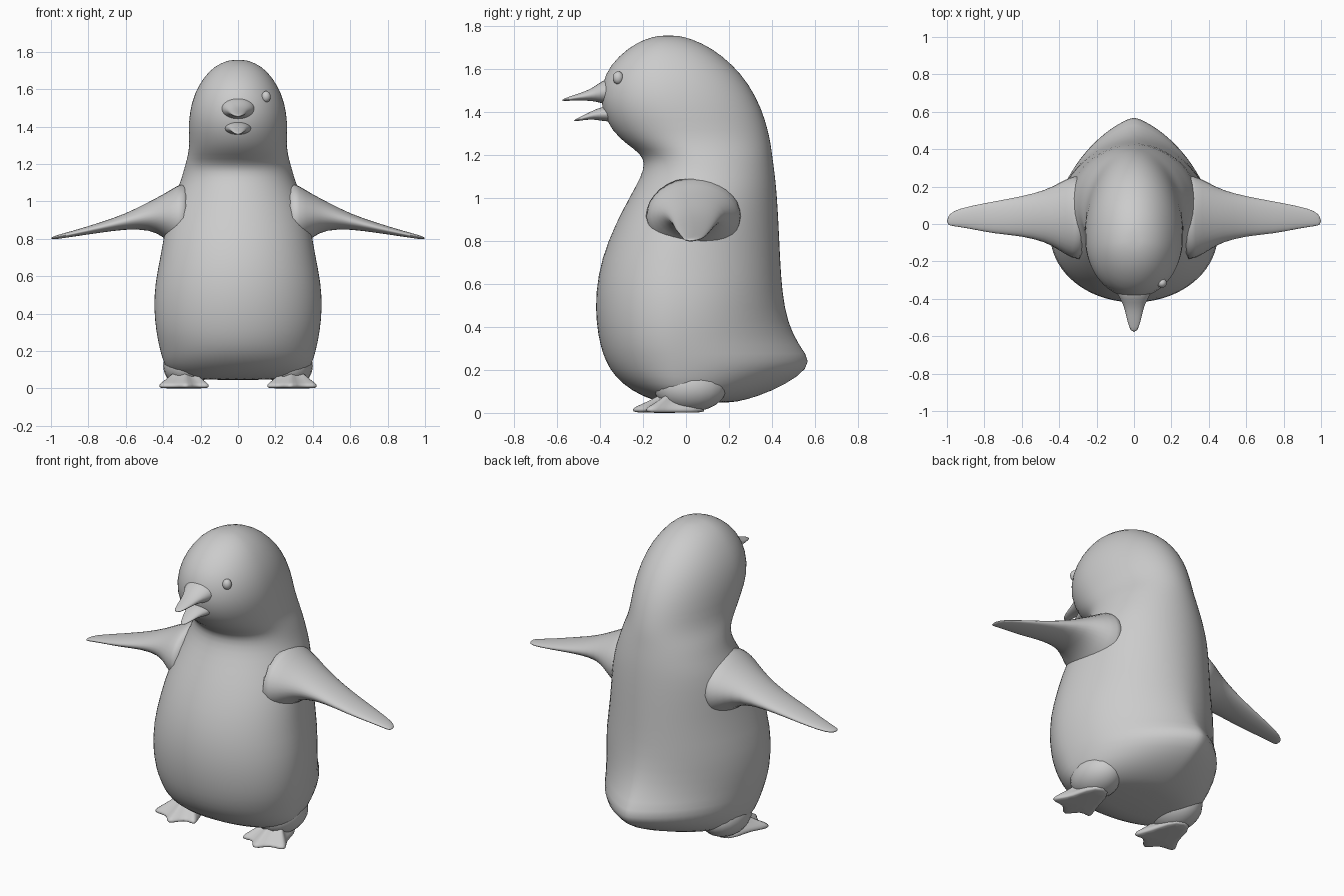
import bpy, bmesh, math

grey = bpy.data.materials.new("plain grey")
grey.diffuse_color = (0.6, 0.6, 0.6, 1)


def finish(name, bm, mirror=False, subdiv=1):
    bmesh.ops.recalc_face_normals(bm, faces=bm.faces)
    me = bpy.data.meshes.new(name)
    bm.to_mesh(me)
    bm.free()
    me.materials.append(grey)
    for p in me.polygons:
        p.use_smooth = True
    ob = bpy.data.objects.new(name, me)
    bpy.context.collection.objects.link(ob)
    if mirror:
        ob.modifiers.new("mirror", 'MIRROR')
    if subdiv:
        mod = ob.modifiers.new("smooth", 'SUBSURF')
        mod.levels = mod.render_levels = subdiv
    return ob


def loft(name, rings, mirror=False):
    bm = bmesh.new()
    loops = [[bm.verts.new(p) for p in r] for r in rings]
    n = len(loops[0])
    for a, b in zip(loops, loops[1:]):
        for i in range(n):
            j = (i + 1) % n
            bm.faces.new((a[i], a[j], b[j], b[i]))
    bm.faces.new(loops[0])
    bm.faces.new(loops[-1])
    return finish(name, bm, mirror)


def circle(n):
    return [(math.cos(2 * math.pi * i / n), math.sin(2 * math.pi * i / n)) for i in range(n)]


def body_ring(z, front, back, w):
    # widest point moves back at the neck; the back is pointed near the tail
    cy = -0.06 + 0.15 * math.exp(-((z - 1.1) / 0.22) ** 2) - 0.04 * min(max((z - 1.2) / 0.2, 0), 1)
    margin = 0.35 * (back - front)
    cy = min(max(cy, front + margin), back - margin)
    q = 1 + 0.5 * math.exp(-((z - 0.22) / 0.25) ** 2)
    pts = []
    for c, s in circle(36):
        x = w * (math.copysign(abs(c) ** q, c) if s > 0 else c)
        pts.append((x, cy + s * ((back - cy) if s > 0 else (cy - front)), z))
    return pts


# Body and head: height, front y, back y, half width
body = [
    (0.045, -0.08, 0.20, 0.24), (0.06, -0.16, 0.28, 0.32), (0.10, -0.25, 0.40, 0.385),
    (0.17, -0.335, 0.53, 0.41), (0.24, -0.375, 0.59, 0.427), (0.31, -0.40, 0.53, 0.44),
    (0.42, -0.42, 0.475, 0.452), (0.56, -0.423, 0.45, 0.447), (0.72, -0.395, 0.44, 0.412),
    (0.88, -0.33, 0.433, 0.388), (1.02, -0.255, 0.424, 0.345), (1.10, -0.21, 0.416, 0.31),
    (1.16, -0.193, 0.408, 0.293), (1.205, -0.21, 0.402, 0.28), (1.25, -0.275, 0.396, 0.268),
    (1.31, -0.345, 0.385, 0.26), (1.42, -0.40, 0.353, 0.267), (1.53, -0.395, 0.295, 0.25),
    (1.62, -0.355, 0.22, 0.213), (1.70, -0.27, 0.12, 0.155), (1.742, -0.19, 0.025, 0.09),
    (1.758, -0.12, -0.04, 0.035)]
loft("body", [body_ring(*r) for r in body])

# Flippers: x, middle y, half depth, middle z, half thickness
arm = [
    (0.25, 0.035, 0.245, 0.915, 0.215), (0.33, 0.035, 0.225, 0.915, 0.17),
    (0.40, 0.04, 0.185, 0.925, 0.115), (0.47, 0.042, 0.142, 0.925, 0.078),
    (0.60, 0.042, 0.108, 0.893, 0.041), (0.75, 0.034, 0.088, 0.857, 0.027),
    (0.88, 0.036, 0.061, 0.828, 0.016), (0.97, 0.03, 0.042, 0.809, 0.011),
    (1.0, 0.015, 0.02, 0.803, 0.005)]
loft("flipper", [[(x, y + d * c, z + t * s) for c, s in circle(16)]
                 for x, y, d, z, t in arm], mirror=True)

# Beak halves: y, half width, middle z, half height
upper = [(-0.33, 0.11, 1.50, 0.07), (-0.38, 0.09, 1.495, 0.06), (-0.42, 0.065, 1.487, 0.038),
         (-0.46, 0.05, 1.477, 0.024), (-0.52, 0.038, 1.468, 0.013), (-0.58, 0.016, 1.455, 0.005)]
lower = [(-0.33, 0.09, 1.39, 0.04), (-0.39, 0.065, 1.393, 0.035), (-0.43, 0.048, 1.388, 0.022),
         (-0.47, 0.037, 1.377, 0.013), (-0.525, 0.012, 1.359, 0.004)]
for name, prof in (("upper_beak", upper), ("lower_beak", lower)):
    loft(name, [[(w * c, y, z + h * s) for c, s in circle(12)] for y, w, z, h in prof])


def ball(name, centre, radii, mirror=False):
    bm = bmesh.new()
    bmesh.ops.create_uvsphere(bm, u_segments=20, v_segments=12, radius=1)
    for v in bm.verts:
        v.co = [c + r * k for c, r, k in zip(centre, radii, v.co)]
    return finish(name, bm, mirror, 0)


# Single eye and the short legs
ball("eye", (0.15, -0.316, 1.56), (0.025, 0.025, 0.03))
ball("leg", (0.275, 0.02, 0.12), (0.125, 0.17, 0.115), mirror=True)

# Webbed feet: outline at the sole, drawn in and raised toward the ankle
sole = [(0.23, 0.09), (0.20, -0.04), (0.175, -0.12), (0.148, -0.185), (0.175, -0.19),
        (0.225, -0.175), (0.265, -0.25), (0.295, -0.25), (0.335, -0.18), (0.41, -0.19),
        (0.432, -0.165), (0.385, -0.10), (0.365, -0.04), (0.34, 0.09)]
levels = [(0.9, 0.0), (1.0, 0.006), (1.02, 0.022), (0.8, 0.042), (0.5, 0.075), (0.3, 0.11)]
loft("foot", [[(0.285 + (x - 0.285) * k, (y + 0.02) * k - 0.02, z) for x, y in sole]
              for k, z in levels], mirror=True)
